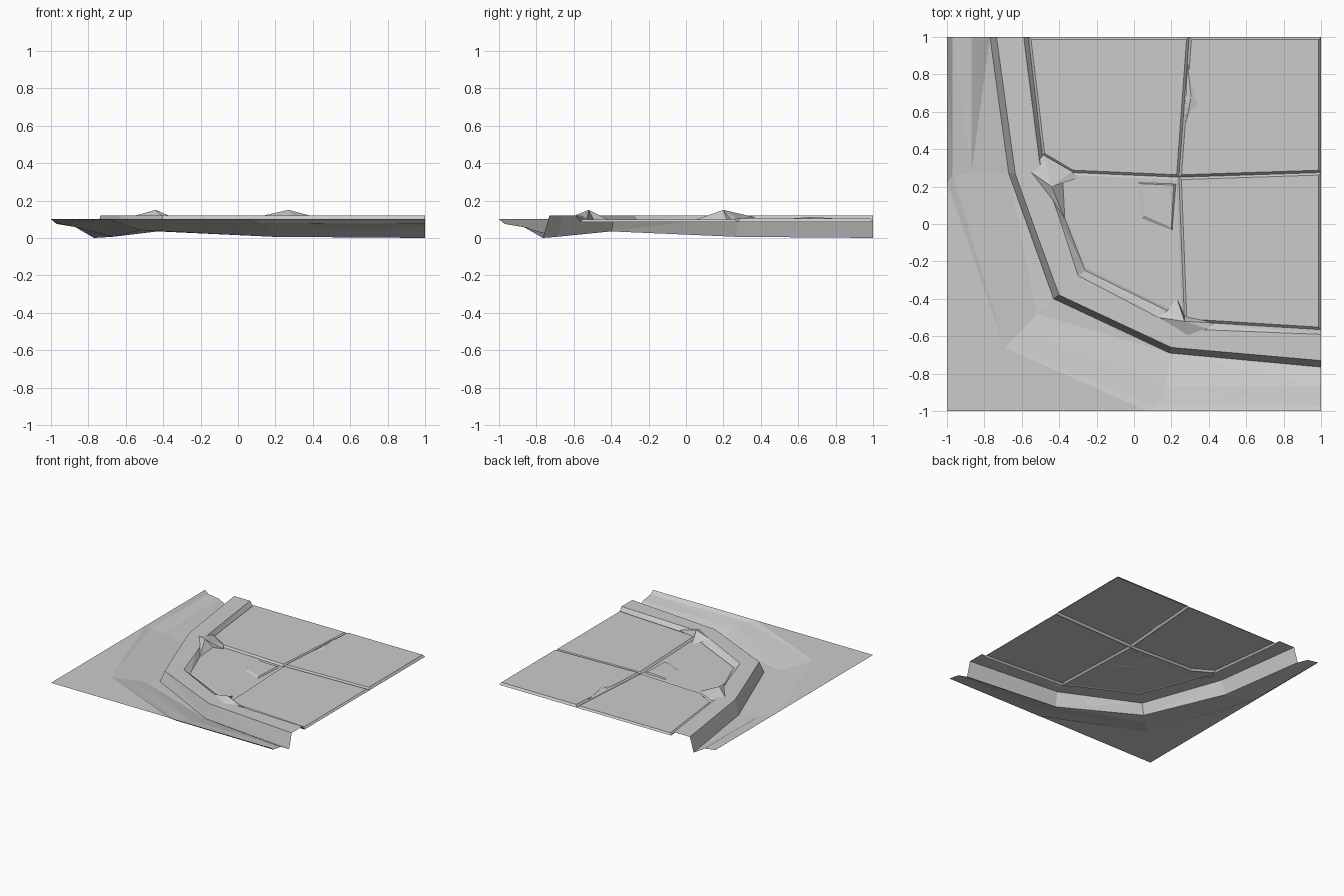
import bpy, bmesh
from mathutils import Vector

if "Cube" in bpy.data.objects:
    bpy.data.objects.remove(bpy.data.objects["Cube"])


def finish(bm, name):
    """Turn every face upward and store the open sheet as an object."""
    bmesh.ops.remove_doubles(bm, verts=bm.verts, dist=0.0005)
    bm.normal_update()
    for f in bm.faces:
        if f.normal.z < 0:
            f.normal_flip()
    me = bpy.data.meshes.new(name)
    bm.to_mesh(me)
    bm.free()
    ob = bpy.data.objects.new(name, me)
    bpy.context.collection.objects.link(ob)
    return ob


def strip(name, rows):
    """Skin quads between successive rows of points."""
    bm = bmesh.new()
    grid = [[bm.verts.new(p) for p in row] for row in rows]
    for a, b in zip(grid, grid[1:]):
        for i in range(len(a) - 1):
            bm.faces.new((a[i], b[i], b[i + 1], a[i + 1]))
    bmesh.ops.triangulate(bm, faces=bm.faces)
    return finish(bm, name)


def at(z, pts):
    return [(x, y, z) for x, y in pts]


def rock(name, apex, base):
    """Faceted rubble cone."""
    bm = bmesh.new()
    top = bm.verts.new(apex)
    ring = [bm.verts.new(p) for p in base]
    for i, v in enumerate(ring):
        bm.faces.new((top, v, ring[(i + 1) % len(ring)]))
    return finish(bm, name)


# Sunken outer ground: rim, lip, bank and ditch around the corner
rim = at(.1, [(-1, 1), (-1, .22), (-1, -1), (.07, -1), (1, -1)])
lip = [(-.97, 1, .075), (-.97, .26, .08), (-.69, -.66, .1), (.12, -.975, .08), (1, -.97, .075)]
bank = [(-.87, 1, .06), (-.87, .27, .058), (-.6, -.57, .07), (.17, -.87, .058), (1, -.87, .06)]
ditch = [(-.77, 1, 0), (-.67, .27, .006), (-.52, -.48, .042), (.19, -.69, .006), (1, -.765, 0)]
foot = [(-.77, 1, 0), (-.67, .27, .006), (-.43, -.4, .035), (.19, -.69, .006), (1, -.765, 0)]
strip("outer_ground", [rim, lip, bank, ditch])
bm = bmesh.new()
for tri in (ditch[1:3] + foot[2:3], ditch[2:4] + foot[2:3]):
    bm.faces.new([bm.verts.new(p) for p in tri])
finish(bm, "ditch_floor")

# Kerb: sloping wall, flat top and inner drop to the paving
wall_top = at(.12, [(-.735, 1), (-.635, .27), (-.525, -.04), (-.4, -.38), (.1, -.613),
                    (.2, -.66), (1, -.73)])
inner_top = at(.12, [(-.59, 1), (-.505, .33), (-.395, .02), (-.3, -.275), (.14, -.505),
                     (.24, -.56), (1, -.59)])
inner_foot = at(.085, [(-.565, 1), (-.49, .37), (-.37, .03), (-.26, -.25), (.17, -.46),
                       (.27, -.52), (1, -.565)])
strip("kerb_wall", [foot, [wall_top[i] for i in (0, 1, 3, 5, 6)]])
strip("kerb", [wall_top, inner_top, inner_foot])

# Paving: four cells sharing groove lines, each inset and raised to its height
a, b, c, d, e, f, g = inner_foot
h, j, k, m, n = at(.085, [(-.33, .275), (.24, .25), (1, .275), (1, 1), (.295, 1)])
cells = [([a, b, h, j, n], .014), ([j, k, m, n], .018),
         ([f, g, k, j], .014), ([b, c, d, e, f, j, h], .004)]
bm = bmesh.new()
lookup = {p: bm.verts.new(p) for p in (a, b, c, d, e, f, g, h, j, k, m, n)}
faces = [(bm.faces.new([lookup[p] for p in pts]), rise) for pts, rise in cells]
bm.normal_update()
for face, rise in faces:
    if face.normal.z < 0:
        face.normal_flip()
    bmesh.ops.inset_individual(bm, faces=[face], thickness=.013, depth=0,
                               use_even_offset=True)
    for v in face.verts:
        v.co.z += rise
finish(bm, "paving")

# Small broken plate with a bevelled left edge
bm = bmesh.new()
lower = [bm.verts.new(p) for p in at(.088, [(.02, .222), (.04, .03), (.205, -.035), (.225, .215)])]
upper = [bm.verts.new(p) for p in at(.098, [(.045, .215), (.055, .045), (.2, -.02), (.212, .208)])]
bm.faces.new(upper)
for i in range(4):
    q = (i + 1) % 4
    bm.faces.new((lower[i], lower[q], upper[q], upper[i]))
finish(bm, "broken_plate")

# Rubble at the two ends of the curved section
rock("rubble_left", (-.44, .2, .15),
     [(-.555, .28, .118), (-.485, .37, .11), (-.33, .28, .1), (-.3, .245, .09),
      (-.38, .22, .09), (-.37, .03, .09), (-.43, .12, .118)])
rock("rubble_right", (.27, -.52, .15),
     [(.13, -.5, .118), (.18, -.46, .095), (.23, -.4, .09), (.27, -.49, .09),
      (.43, -.53, .1), (.39, -.56, .118), (.29, -.6, .118)])

# Loose shard in the joint between the upper slabs
rock("joint_shard", (.305, .68, .112),
     [(.285, .86, .1), (.27, .5, .1), (.3, .58, .1), (.355, .63, .1), (.33, .7, .1)])
